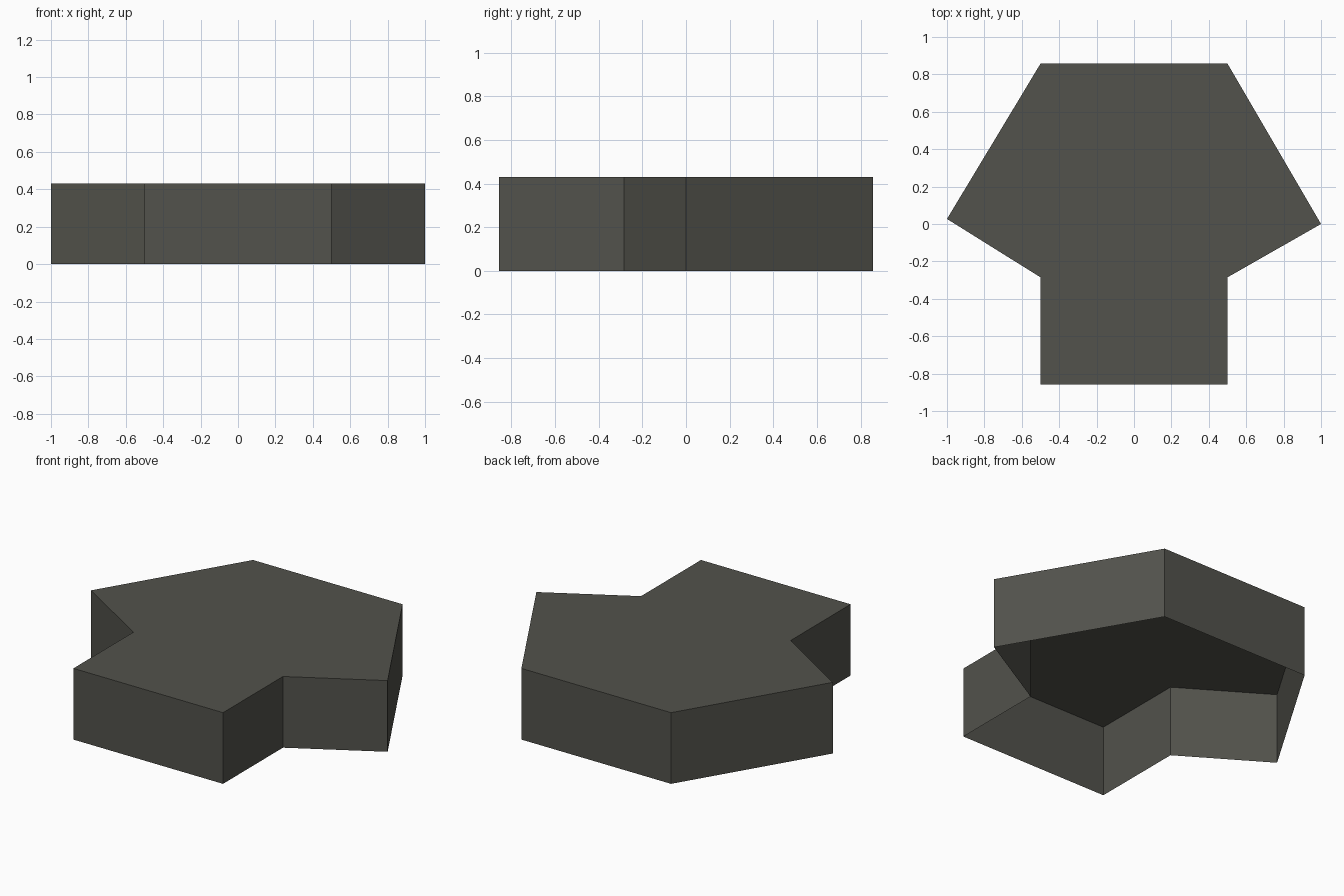
import bpy, bmesh

if "Cube" in bpy.data.objects:
    bpy.data.objects.remove(bpy.data.objects["Cube"])

HEIGHT = 0.43

# Plan outline, counter-clockwise seen from above
OUTLINE = [(-0.5, -0.857), (0.5, -0.857), (0.5, -0.285), (1.0, 0.0),
           (0.5, 0.857), (-0.5, 0.857), (-1.0, 0.027), (-0.5, -0.285)]

mat = bpy.data.materials.new("dark olive grey")
mat.diffuse_color = (0.085, 0.085, 0.072, 1)
mat.use_nodes = True
mat.node_tree.nodes["Principled BSDF"].inputs["Base Color"].default_value = mat.diffuse_color

# Open-bottomed shell: thin side walls and a flat roof
bm = bmesh.new()
low = [bm.verts.new((x, y, 0)) for x, y in OUTLINE]
high = [bm.verts.new((x, y, HEIGHT)) for x, y in OUTLINE]
n = len(OUTLINE)
for i in range(n):
    j = (i + 1) % n
    bm.faces.new((low[i], low[j], high[j], high[i]))
bm.faces.new(high)

mesh = bpy.data.meshes.new("roof_shell")
bm.to_mesh(mesh)
bm.free()
mesh.materials.append(mat)
shell = bpy.data.objects.new("roof_shell", mesh)
bpy.context.collection.objects.link(shell)
